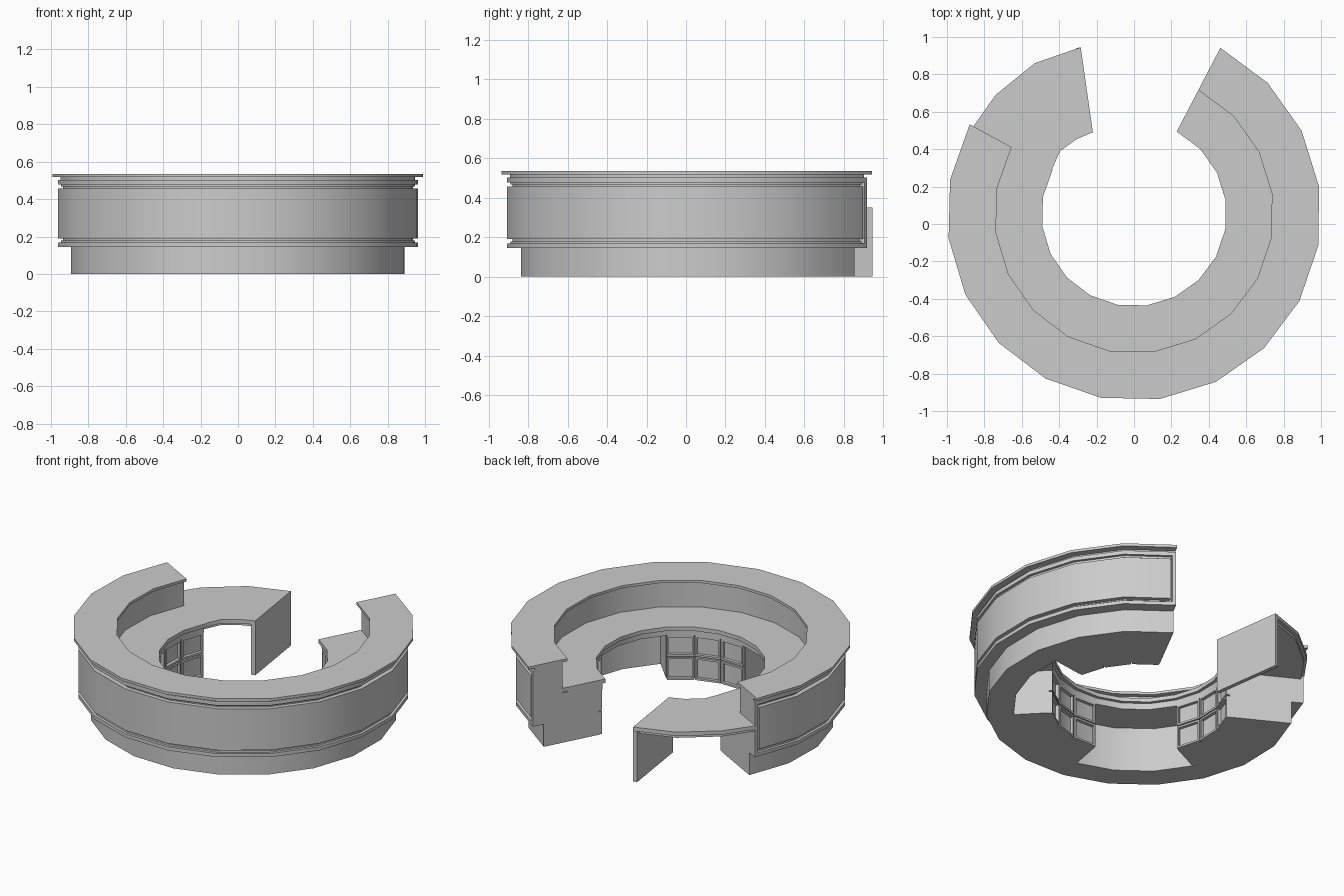
import bpy, math
from mathutils import Vector

if "Cube" in bpy.data.objects:
    bpy.data.objects.remove(bpy.data.objects["Cube"], do_unlink=True)

CENTRE = Vector((0, 0.055))
START, STEP, SEGS = 62.5, -18.07, 15     # counter runs clockwise in flat bays

grey = bpy.data.materials.new("light_grey")
grey.use_nodes = True
grey.diffuse_color = (0.6, 0.6, 0.6, 1)
grey.node_tree.nodes["Principled BSDF"].inputs["Base Color"].default_value = (0.6, 0.6, 0.6, 1)


def corner(r, i):
    a = math.radians(START + STEP * i)
    return CENTRE + Vector((math.cos(a), math.sin(a))) * r


def on_bay(r, t):
    """Point on the faceted arc, t counted in bays."""
    i = min(int(t), SEGS - 1)
    return corner(r, i).lerp(corner(r, i + 1), t - i)


def finish(name, verts, faces):
    mesh = bpy.data.meshes.new(name)
    mesh.from_pydata(verts, [], faces)
    mesh.materials.append(grey)
    obj = bpy.data.objects.new(name, mesh)
    bpy.context.collection.objects.link(obj)
    bpy.ops.object.select_all(action='DESELECT')
    obj.select_set(True)
    bpy.context.view_layer.objects.active = obj
    bpy.ops.object.mode_set(mode='EDIT')
    bpy.ops.mesh.select_all(action='SELECT')
    bpy.ops.mesh.normals_make_consistent(inside=False)
    bpy.ops.object.mode_set(mode='OBJECT')
    bpy.ops.object.shade_smooth_by_angle(angle=math.radians(30))
    return obj


def ribbon(name, inner, outer, z0, z1):
    """Solid strip between two matching plan outlines."""
    verts, faces = [], []
    for a, b in zip(inner, outer):
        verts += [(a[0], a[1], z0), (b[0], b[1], z0), (b[0], b[1], z1), (a[0], a[1], z1)]
    for i in range(len(inner) - 1):
        k = 4 * i
        for j in range(4):
            n = (j + 1) % 4
            faces.append((k + j, k + n, k + 4 + n, k + 4 + j))
    last = len(verts) - 4
    faces += [(3, 2, 1, 0), tuple(range(last, last + 4))]
    return finish(name, verts, faces)


def arc(name, r0, r1, z0, z1, t0=0, t1=SEGS):
    ts = [t0] + [i for i in range(SEGS + 1) if t0 < i < t1] + [t1]
    return ribbon(name, [on_bay(r0, t) for t in ts], [on_bay(r1, t) for t in ts], z0, z1)


# Main body and tops
arc("plinth", 0.74, 0.90, 0, 0.145)
arc("lower_wall", 0.74, 0.945, 0.145, 0.32)
arc("upper_wall", 0.775, 0.945, 0.32, 0.52)
arc("worktop", 0.495, 0.80, 0.325, 0.35)
arc("worktop_apron", 0.515, 0.74, 0.285, 0.325)
arc("top_shelf", 0.745, 1.0, 0.518, 0.535)
arc("shelf_moulding", 0.90, 0.957, 0.503, 0.518)

# Framed front panel
INSET = 0.07
arc("front_panel", 0.93, 0.972, 0.19, 0.457, INSET * 1.5, SEGS - INSET * 1.5)
arc("front_top_band", 0.93, 0.972, 0.478, 0.503)
arc("front_bottom_band", 0.93, 0.972, 0.145, 0.168)
arc("front_inner_top_band", 0.93, 0.955, 0.467, 0.478)
arc("front_inner_bottom_band", 0.93, 0.955, 0.168, 0.179)
for side, t in (("left", 0), ("right", SEGS - INSET)):
    arc("front_end_band_" + side, 0.93, 0.972, 0.168, 0.478, t, t + INSET)

# Three cupboards with two rows of framed doors, knee spaces between them
for n, first in enumerate((0, 6, 12)):
    arc(f"cupboard_{n}", 0.535, 0.74, 0, 0.285, first, first + 3)
    for bay in range(first, first + 3):
        for row, (low, high) in enumerate(((0, 0.145), (0.152, 0.285))):
            tag = f"{n}_{bay}_{row}"
            a, b, w, h = bay + 0.02, bay + 0.98, 0.07, 0.012
            arc("door_bottom_rail_" + tag, 0.515, 0.535, low, low + h, a, b)
            arc("door_top_rail_" + tag, 0.515, 0.535, high - h, high, a, b)
            arc("door_left_stile_" + tag, 0.515, 0.535, low + h, high - h, a, a + w)
            arc("door_right_stile_" + tag, 0.515, 0.535, low + h, high - h, b - w, b)

# Entrance flap with its end panel
flap_in = [Vector(p) for p in ((-0.44, 0.29), (-0.395, 0.39), (-0.305, 0.455), (-0.22, 0.49))]
flap_out = [Vector(p) for p in ((-0.86, 0.52), (-0.74, 0.69), (-0.53, 0.86), (-0.285, 0.945))]
ribbon("flap_top", flap_in, flap_out, 0.325, 0.35)
rim_in = [a.lerp(b, 0.04) for a, b in zip(flap_in, flap_out)]
rim_out = [a.lerp(b, 0.96) for a, b in zip(flap_in, flap_out)]
ribbon("flap_underside", rim_in, rim_out, 0.305, 0.325)
shift = Vector((-0.025, -0.006))
ribbon("flap_end_panel", [flap_in[-1] + shift, flap_in[-1]],
       [flap_out[-1] + shift, flap_out[-1]], 0, 0.325)
